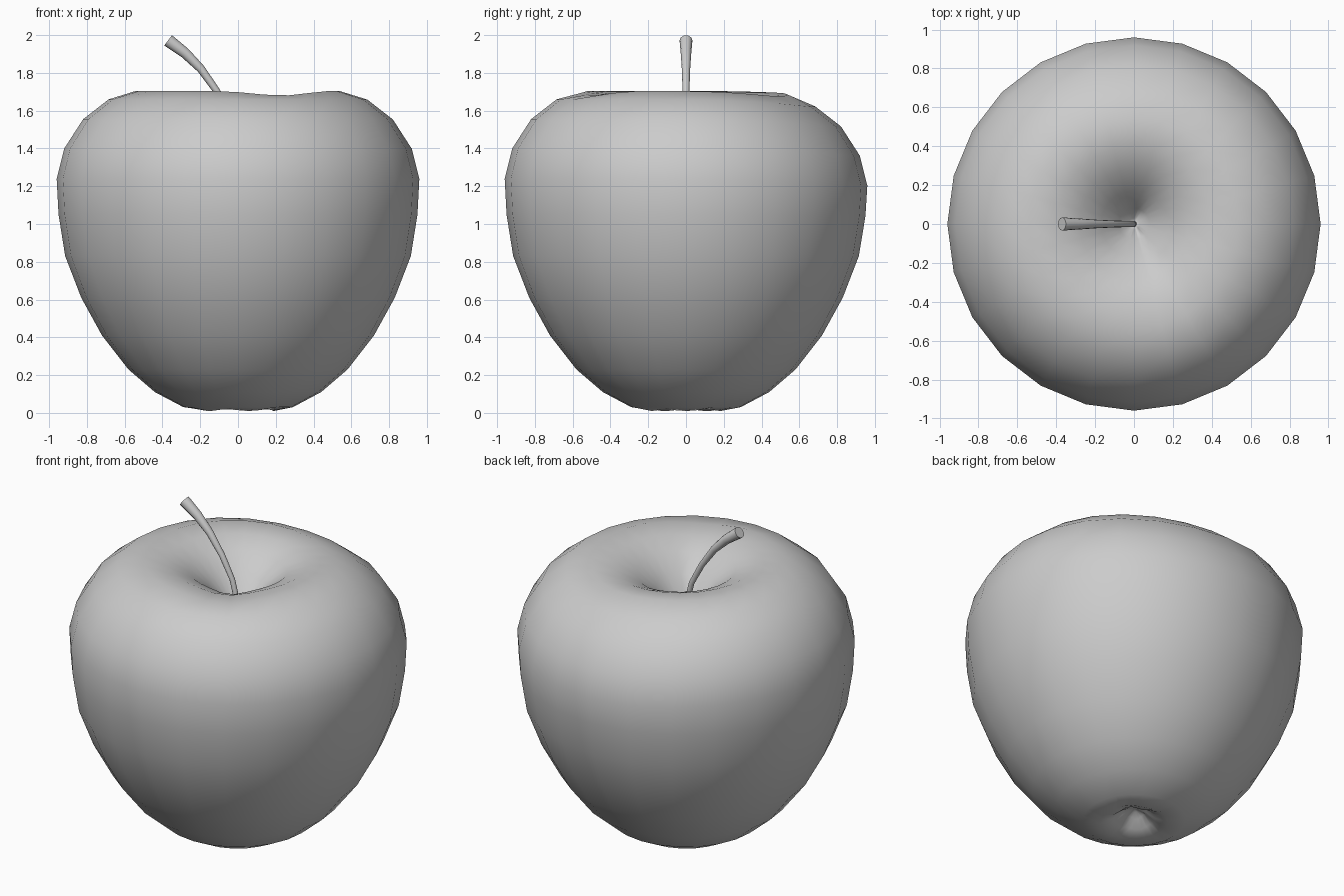
import bpy, bmesh, math
from mathutils import Vector

if "Cube" in bpy.data.objects:
    bpy.data.objects.remove(bpy.data.objects["Cube"])

SEG = 24


def make_object(name, bm):
    bmesh.ops.recalc_face_normals(bm, faces=bm.faces[:])
    mesh = bpy.data.meshes.new(name)
    bm.to_mesh(mesh)
    bm.free()
    obj = bpy.data.objects.new(name, mesh)
    bpy.context.collection.objects.link(obj)
    bpy.ops.object.select_all(action='DESELECT')
    obj.select_set(True)
    bpy.context.view_layer.objects.active = obj
    return obj


def bridge(bm, a, b):
    n = len(a)
    for i in range(n):
        j = (i + 1) % n
        bm.faces.new((a[i], a[j], b[j], b[i]))


def bump(angle, centre, width):
    d = (angle - centre + 180) % 360 - 180
    return math.exp(-(d / width) ** 2)


# Fruit: lathed profile (radius, height), calyx pit up to stem cavity
profile = [(.03, .10), (.07, .075), (.12, .035), (.19, .01), (.29, .03), (.44, .11),
           (.58, .23), (.72, .41), (.83, .61), (.915, .83), (.95, 1.05), (.96, 1.24),
           (.92, 1.40), (.82, 1.555), (.685, 1.66), (.54, 1.705), (.40, 1.69),
           (.28, 1.64), (.17, 1.55), (.08, 1.45), (.03, 1.39)]

bm = bmesh.new()
rings = []
for r, z in profile:
    ring = []
    for i in range(SEG):
        deg = 360 * i / SEG
        a = math.radians(deg)
        h = z
        if z < .09 and r < .3:          # puckers around the calyx
            h += .012 * (1 - math.cos(5 * a)) * (1 - r / .3)
        if z > 1.0:                     # back shoulder slopes lower, small dip in front
            top = min(1, (z - 1.0) / .25)
            h -= .04 * top * bump(deg, 80, 45)
            if r < .6:
                h -= .025 * bump(deg, 295, 22)
                h += .018 * bump(deg, 95, 30)
        ring.append(bm.verts.new((r * math.cos(a), r * math.sin(a), h)))
    rings.append(ring)
for a, b in zip(rings, rings[1:]):
    bridge(bm, a, b)
for ring, z in ((rings[0], .11), (rings[-1], 1.37)):
    tip = bm.verts.new((0, 0, z))
    for i in range(SEG):
        bm.faces.new((ring[i], ring[(i + 1) % SEG], tip))
make_object("apple_body", bm)
bpy.ops.object.shade_smooth()

# Stem: tapered tube swept along a curve in the xz plane (x, z, radius)
path = [(0, 1.34, .016), (-.008, 1.45, .016), (-.04, 1.57, .016), (-.11, 1.70, .018),
        (-.195, 1.82, .022), (-.28, 1.905, .028), (-.37, 1.972, .034)]
bm = bmesh.new()
rings = []
for k, (x, z, r) in enumerate(path):
    p, q = path[max(k - 1, 0)], path[min(k + 1, len(path) - 1)]
    t = Vector((q[0] - p[0], 0, q[1] - p[1])).normalized()
    side = Vector((0, 1, 0))
    up = t.cross(side)
    rings.append([bm.verts.new(Vector((x, 0, z)) + r * (math.cos(a) * side + math.sin(a) * up))
                  for a in (2 * math.pi * i / 12 for i in range(12))])
for a, b in zip(rings, rings[1:]):
    bridge(bm, a, b)
bm.faces.new(rings[0])
bm.faces.new(rings[-1])
make_object("stem", bm)
bpy.ops.object.shade_smooth_by_angle(angle=math.radians(50))
